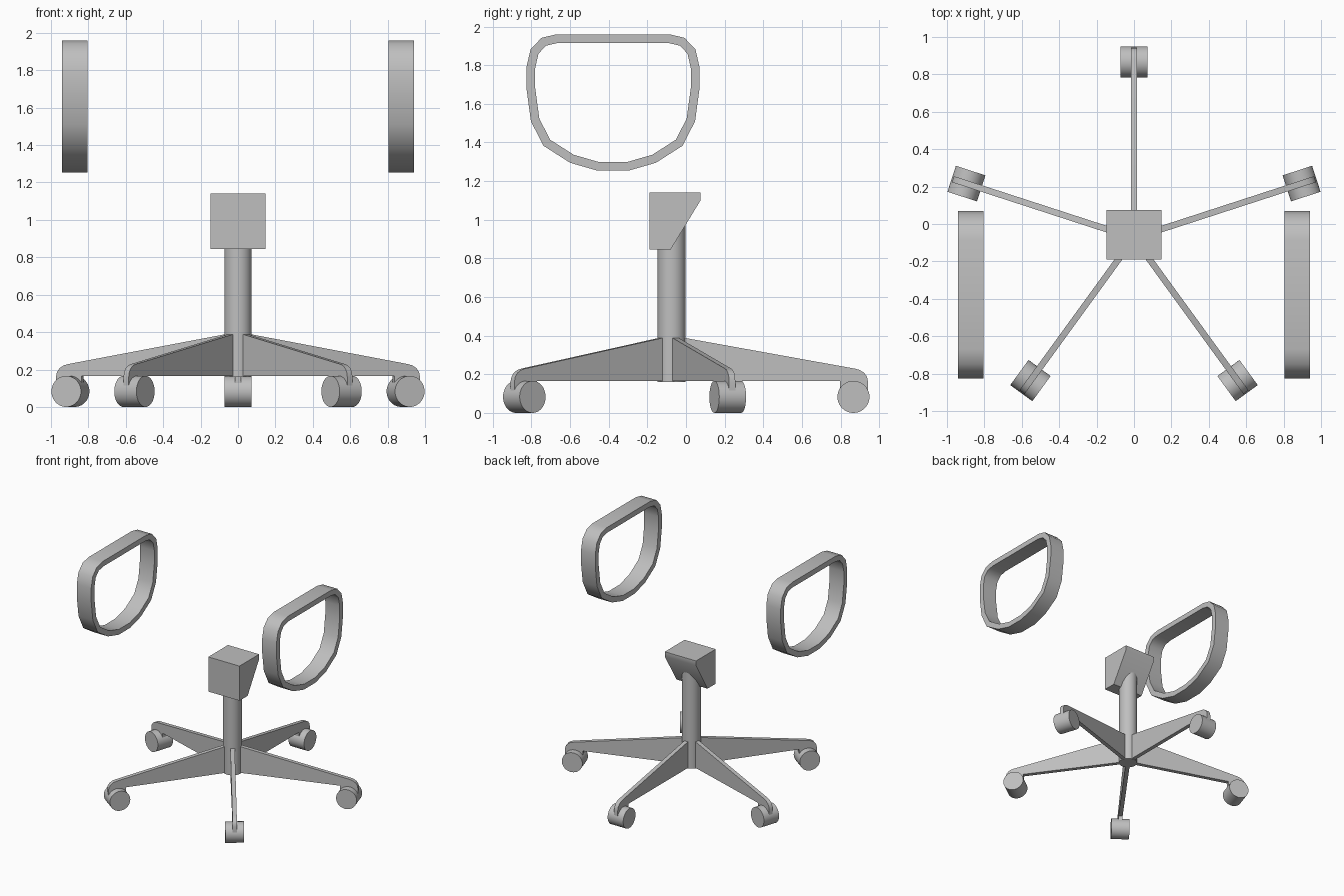
import bpy, bmesh, math
from mathutils import Matrix, Vector

cube = bpy.data.objects.get("Cube")
if cube:
    bpy.data.objects.remove(cube, do_unlink=True)

grey = bpy.data.materials.new("plain grey")
grey.use_nodes = True
colour = (0.52, 0.52, 0.52, 1)
grey.diffuse_color = colour
grey.node_tree.nodes["Principled BSDF"].inputs["Base Color"].default_value = colour

HUB = Vector((0, -0.075, 0))   # axis of the column and star base


def finish(name, bm, matrix=Matrix()):
    bmesh.ops.recalc_face_normals(bm, faces=bm.faces)
    bm.transform(matrix)
    mesh = bpy.data.meshes.new(name)
    bm.to_mesh(mesh)
    bm.free()
    mesh.materials.append(grey)
    obj = bpy.data.objects.new(name, mesh)
    bpy.context.collection.objects.link(obj)
    bpy.ops.object.select_all(action='DESELECT')
    obj.select_set(True)
    bpy.context.view_layer.objects.active = obj
    bpy.ops.object.shade_smooth_by_angle(angle=math.radians(35))
    return obj


def extrude_yz(name, outline, width, matrix=Matrix()):
    """Extrude a (y, z) outline along x, centred on x = 0."""
    bm = bmesh.new()
    face = bm.faces.new([bm.verts.new((-width / 2, y, z)) for y, z in outline])
    new = bmesh.ops.extrude_face_region(bm, geom=[face])["geom"]
    bmesh.ops.translate(bm, vec=(width, 0, 0),
                        verts=[v for v in new if isinstance(v, bmesh.types.BMVert)])
    return finish(name, bm, matrix)


def cylinder(name, radius, depth, matrix):
    bm = bmesh.new()
    bmesh.ops.create_cone(bm, cap_ends=True, segments=40, radius1=radius,
                          radius2=radius, depth=depth)
    return finish(name, bm, matrix)


def inset(points, t):
    """Move each point of a closed outline inward by t, with mitred corners."""
    out = []
    for i, p in enumerate(points):
        a = (p - points[i - 1]).normalized()
        b = (points[(i + 1) % len(points)] - p).normalized()
        na, nb = Vector((a.y, -a.x)), Vector((b.y, -b.x))
        m = (na + nb).normalized()
        out.append(p + m * t / m.dot(na))
    return out


def arm_loop(name, x, width, outer, thickness):
    inner = inset(outer, thickness)
    bm = bmesh.new()
    rings = [[bm.verts.new((x + s * width / 2, p.x, p.y)) for p in ring]
             for ring, s in ((outer, -1), (outer, 1), (inner, 1), (inner, -1))]
    n = len(outer)
    for k in range(4):
        r, q = rings[k], rings[(k + 1) % 4]
        for i in range(n):
            j = (i + 1) % n
            bm.faces.new((r[i], r[j], q[j], q[i]))
    return finish(name, bm)


# Column and seat mounting block
cylinder("column", 0.073, 0.979, Matrix.Translation(HUB + Vector((0, 0, 0.6495))))
extrude_yz("mounting_block", [(-0.19, 0.845), (-0.08, 0.845), (0.075, 1.1),
                              (0.075, 1.14), (-0.19, 1.14)], 0.294)

# Five tapered legs with hooked tips, each on one caster
leg = [(0.02, 0.165), (0.02, 0.395), (0.075, 0.387), (0.95, 0.229), (0.975, 0.222),
       (0.998, 0.207), (1.012, 0.187), (1.018, 0.16), (1.018, 0.11),
       (0.873, 0.11), (0.873, 0.165)]
for i in range(5):
    spin = Matrix.Translation(HUB) @ Matrix.Rotation(math.tau * i / 5, 4, 'Z')
    extrude_yz(f"leg_{i + 1}", leg, 0.034, spin)
    cylinder(f"caster_{i + 1}", 0.083, 0.146,
             spin @ Matrix.Translation((0, 0.942, 0.083)) @ Matrix.Rotation(math.pi / 2, 4, 'Y'))

# Arm loops: half outline from top to bottom, mirrored about the middle
half = [(0.293, 1.96), (0.37, 1.942), (0.427, 1.882), (0.448, 1.79), (0.448, 1.68),
        (0.425, 1.51), (0.36, 1.383), (0.222, 1.295), (0.08, 1.254)]
mid = -0.378
outline = [Vector((mid + y, z)) for y, z in half]
outline += [Vector((mid - y, z)) for y, z in reversed(half)]
for side, s in (("left", 1), ("right", -1)):
    arm_loop(f"{side}_arm_loop", s * 0.873, 0.135, outline, 0.045)
